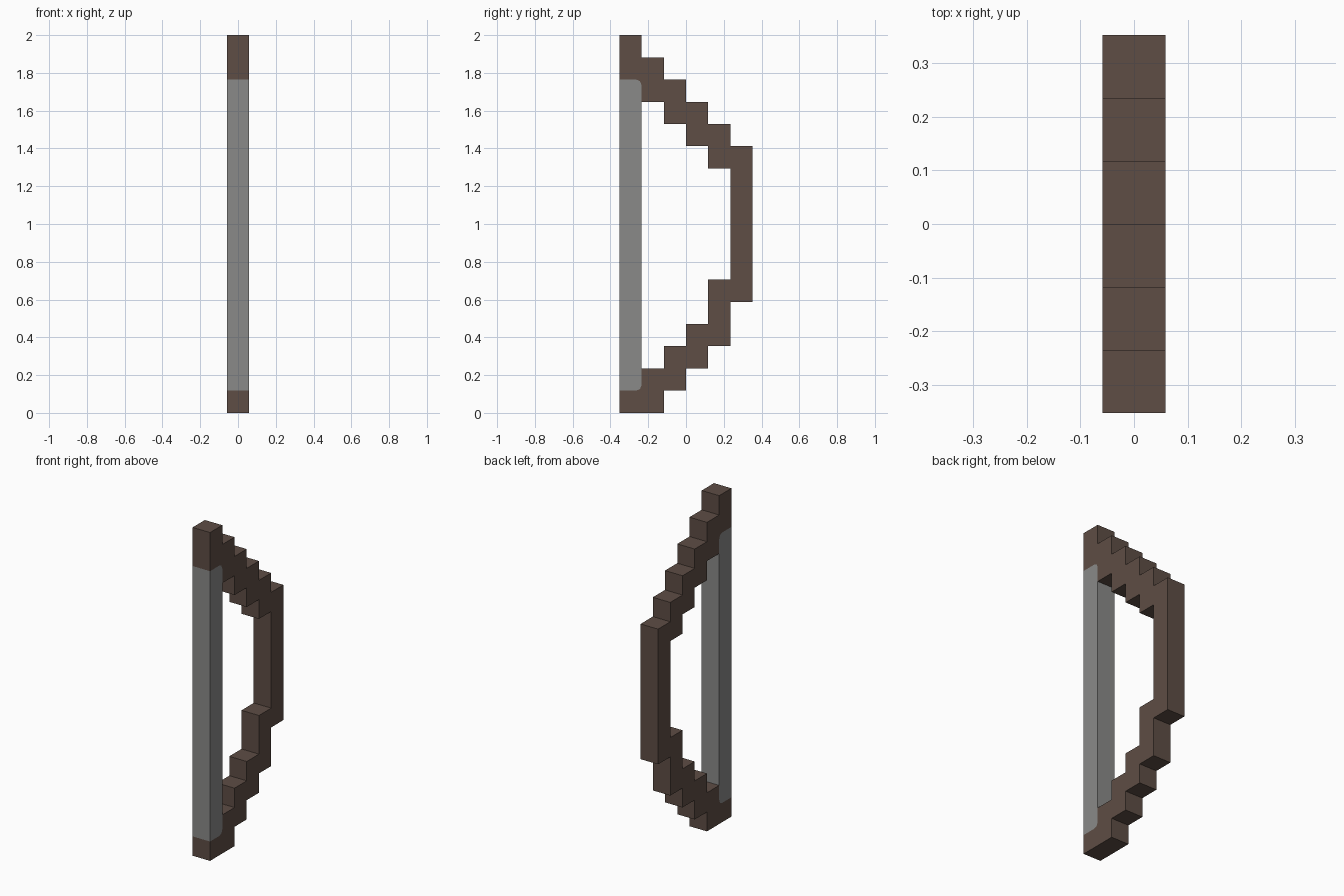
import bpy
import bmesh

cube = bpy.data.objects.get("Cube")
if cube:
    bpy.data.objects.remove(cube, do_unlink=True)

U = 2 / 17  # one block: the bow is 17 blocks tall and 6 deep


def make_material(name, rgb):
    mat = bpy.data.materials.new(name)
    mat.use_nodes = True
    mat.diffuse_color = (*rgb, 1)
    mat.node_tree.nodes["Principled BSDF"].inputs["Base Color"].default_value = (*rgb, 1)
    return mat


def extrude_profile(name, points, mat):
    """Turn a (depth, height) outline in blocks into a one-block-wide solid."""
    outline = [p for i, p in enumerate(points) if p != points[i - 1]]
    bm = bmesh.new()
    face = bm.faces.new([bm.verts.new((-U / 2, (d - 3) * U, h * U)) for d, h in outline])
    side = bmesh.ops.extrude_face_region(bm, geom=[face])["geom"]
    bmesh.ops.translate(bm, vec=(U, 0, 0),
                        verts=[v for v in side if isinstance(v, bmesh.types.BMVert)])
    bmesh.ops.recalc_face_normals(bm, faces=bm.faces)
    mesh = bpy.data.meshes.new(name)
    bm.to_mesh(mesh)
    bm.free()
    mesh.materials.append(mat)
    obj = bpy.data.objects.new(name, mesh)
    bpy.context.collection.objects.link(obj)
    return obj


def steps(heights, start=0):
    """Stair outline: one flat tread per block column, front to back."""
    return [(start + i + k, h) for i, h in enumerate(heights) for k in (0, 1)]


wood = make_material("brown wood", (0.112, 0.075, 0.059))
grey = make_material("grey cord", (0.254, 0.254, 0.25))

# Rounded back corners where the string meets the wood
upper_corner = [(0.75, 15), (0.93, 14.93), (1, 14.75)]
lower_corner = [(1, 1.25), (0.93, 1.07), (0.75, 1)]

# Stepped wooden bow: outer stairs, then the inner opening
bow = steps([0, 0, 1, 2, 3, 5])
bow += steps([17, 16, 15, 14, 13, 12])[::-1]
bow += [(0, 15)] + upper_corner + steps([14, 13, 12, 11], 1)
bow += steps([2, 3, 4, 6], 1)[::-1] + lower_corner + [(0, 1)]
extrude_profile("bow_limbs", bow, wood)

# Straight string along the front
string = [(0, 15)] + upper_corner + lower_corner + [(0, 1)]
extrude_profile("bow_string", string, grey)
